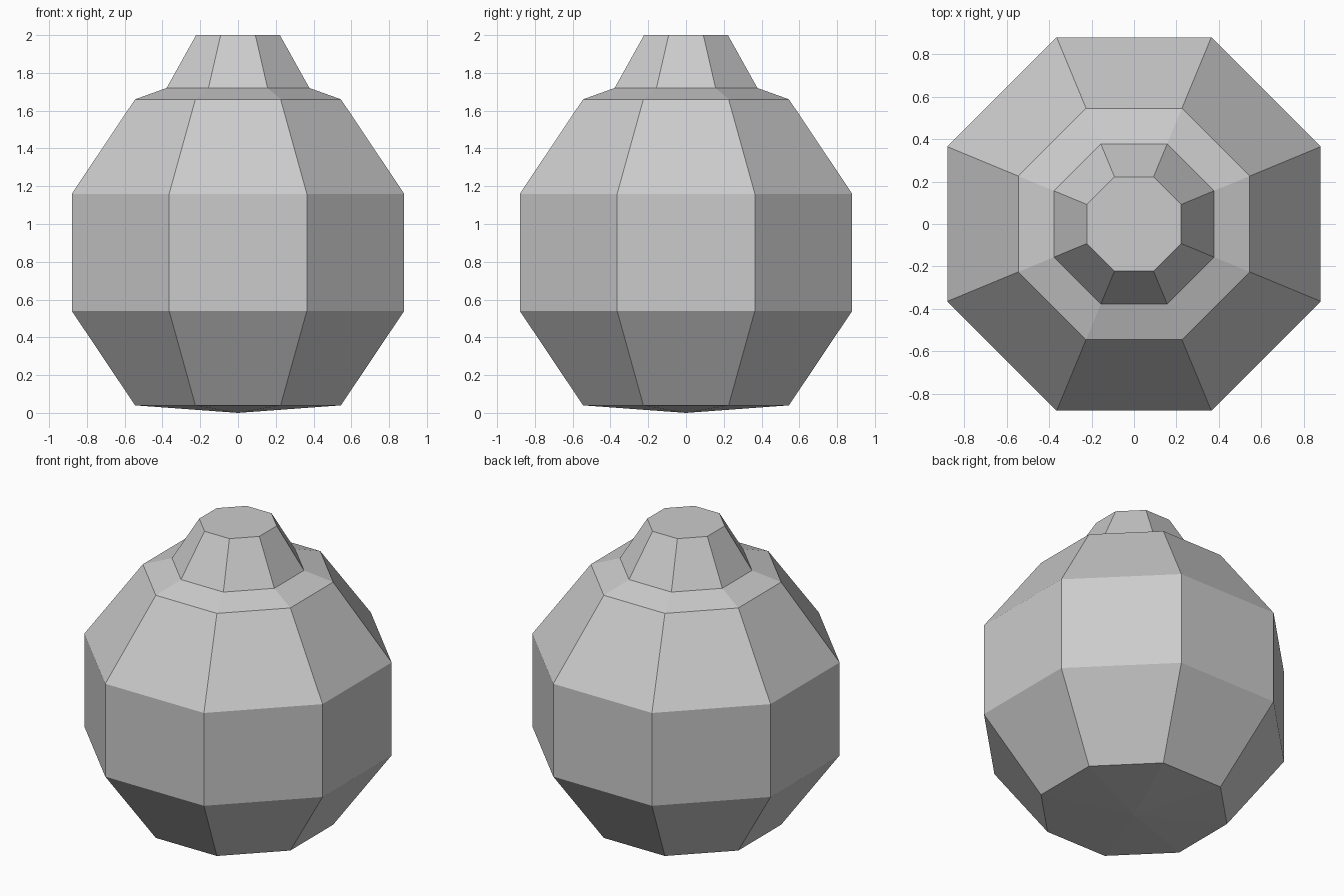
import bpy, bmesh, math

cube = bpy.data.objects.get("Cube")
if cube:
    bpy.data.objects.remove(cube, do_unlink=True)

SIDES = 8
# Flat-to-centre distance and height of each ring, from the base up
PROFILE = [(0.545, 0.04), (0.88, 0.54), (0.88, 1.16),
           (0.545, 1.66), (0.378, 1.72), (0.222, 2.0)]

grey = bpy.data.materials.new("plain_grey")
grey.use_nodes = True
colour = (0.6, 0.6, 0.6, 1)
grey.diffuse_color = colour
grey.node_tree.nodes["Principled BSDF"].inputs["Base Color"].default_value = colour


def ring(bm, apothem, z):
    """Octagon with flat sides facing the axes."""
    radius = apothem / math.cos(math.pi / SIDES)
    angles = [(i + 0.5) * math.tau / SIDES for i in range(SIDES)]
    return [bm.verts.new((radius * math.cos(a), radius * math.sin(a), z)) for a in angles]


bm = bmesh.new()
rings = [ring(bm, a, z) for a, z in PROFILE]

# Belly, shoulder and neck walls
for low, high in zip(rings, rings[1:]):
    for i in range(SIDES):
        j = (i + 1) % SIDES
        bm.faces.new((low[i], low[j], high[j], high[i]))

# Flat top and shallow pointed base
bm.faces.new(rings[-1])
tip = bm.verts.new((0, 0, 0))
for i in range(SIDES):
    bm.faces.new((tip, rings[0][(i + 1) % SIDES], rings[0][i]))

bmesh.ops.recalc_face_normals(bm, faces=bm.faces)
mesh = bpy.data.meshes.new("faceted_jar")
bm.to_mesh(mesh)
bm.free()
mesh.materials.append(grey)
bpy.context.collection.objects.link(bpy.data.objects.new("faceted_jar", mesh))
